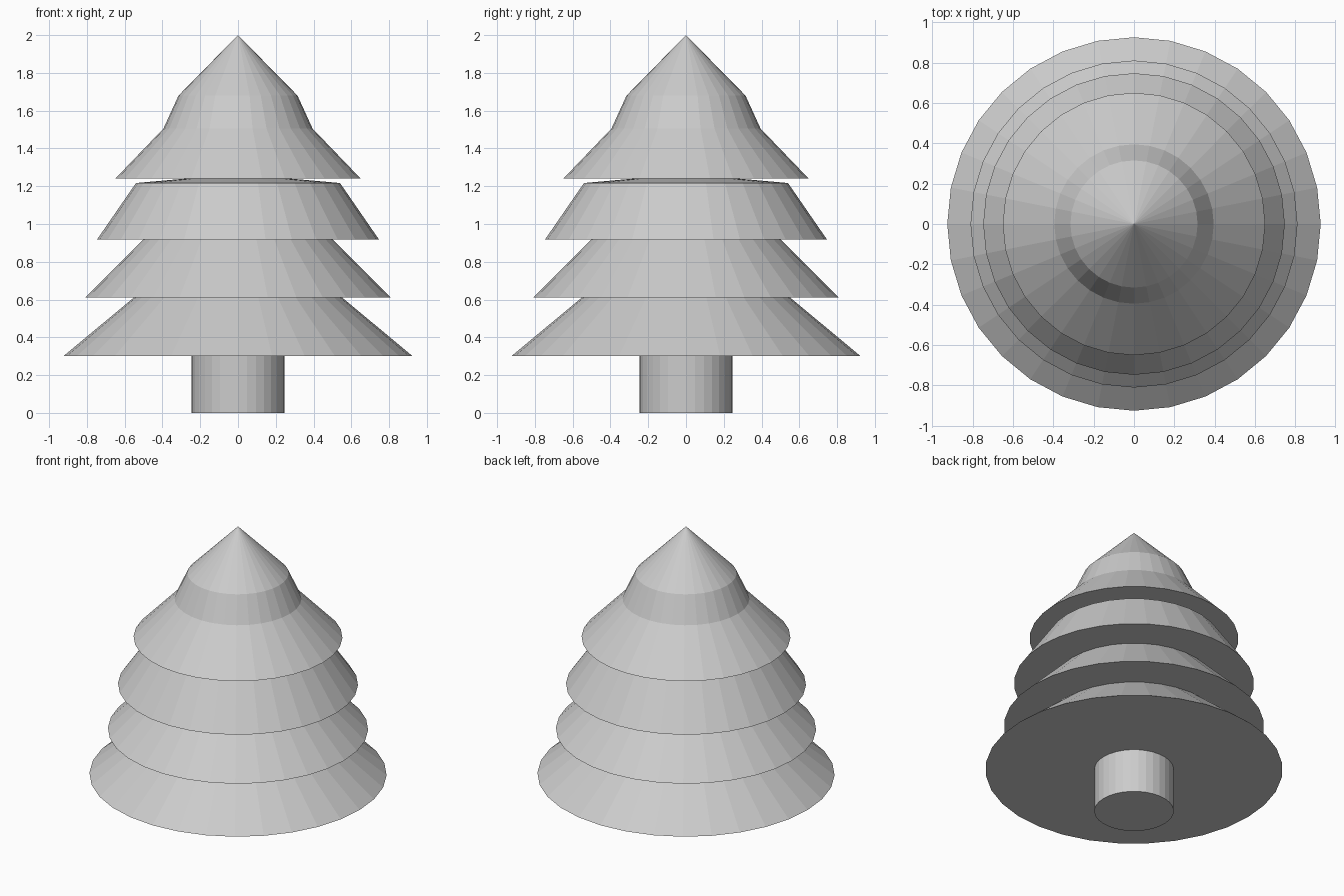
import bpy, bmesh
from math import cos, sin, tau

if "Cube" in bpy.data.objects:
    bpy.data.objects.remove(bpy.data.objects["Cube"])

SIDES = 32


def lathe(name, profile):
    """Revolve (radius, z) points around z; flat facets, ends closed."""
    bm = bmesh.new()
    rings = []
    for r, z in profile:
        if r == 0:
            rings.append([bm.verts.new((0, 0, z))] * SIDES)
        else:
            rings.append([bm.verts.new((r * cos(tau * i / SIDES), r * sin(tau * i / SIDES), z))
                          for i in range(SIDES)])
    for low, high in zip(rings, rings[1:]):
        for i in range(SIDES):
            j = (i + 1) % SIDES
            bm.faces.new(dict.fromkeys((low[i], low[j], high[j], high[i])))
    # flat caps on open ends
    bm.faces.new(rings[0][::-1])
    if profile[-1][0]:
        bm.faces.new(rings[-1])
    bmesh.ops.recalc_face_normals(bm, faces=bm.faces)
    mesh = bpy.data.meshes.new(name)
    bm.to_mesh(mesh)
    bm.free()
    obj = bpy.data.objects.new(name, mesh)
    bpy.context.collection.objects.link(obj)
    return obj


# Trunk
lathe("trunk", [(0.247, 0), (0.247, 0.32)])

# Foliage tiers, bottom to top; each tucks into the one above
tiers = [
    [(0.925, 0.30), (0.54, 0.62), (0, 0.65)],
    [(0.81, 0.61), (0.495, 0.925), (0, 0.96)],
    [(0.747, 0.917), (0.54, 1.217), (0, 1.265)],
    [(0.65, 1.24), (0.395, 1.505), (0.315, 1.68), (0, 2.0)],
]
for n, profile in enumerate(tiers, 1):
    lathe(f"foliage_tier_{n}", profile)
